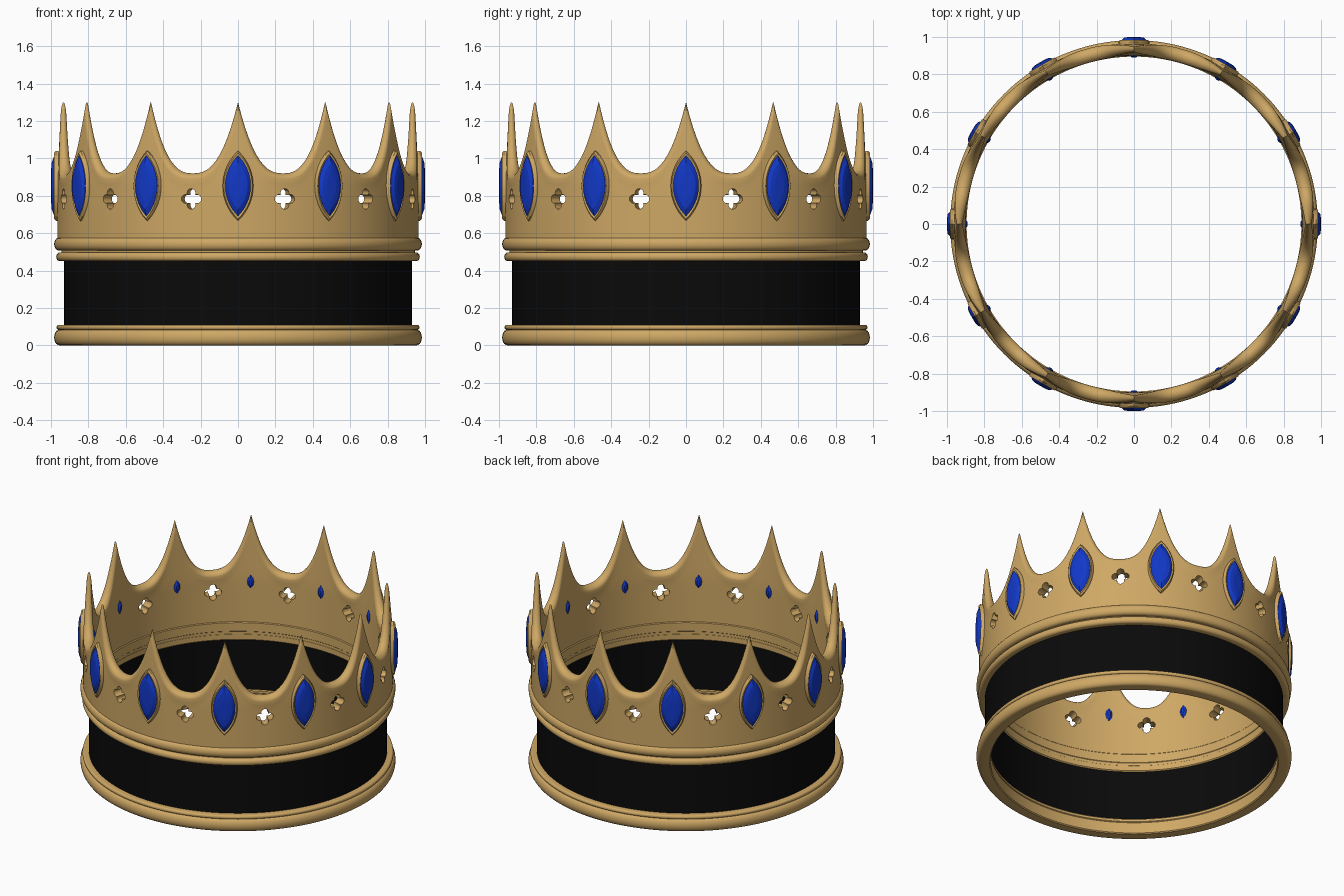
import bpy, bmesh, math
from math import sin, cos, pi, sqrt, radians

if "Cube" in bpy.data.objects:
    bpy.data.objects.remove(bpy.data.objects["Cube"])


def material(name, rgb):
    m = bpy.data.materials.new(name)
    m.diffuse_color = (*rgb, 1)
    m.use_nodes = True
    m.node_tree.nodes["Principled BSDF"].inputs["Base Color"].default_value = m.diffuse_color
    return m


GOLD = material("gold", (0.62, 0.39, 0.13))
BLACK = material("black", (0.003, 0.003, 0.003))
BLUE = material("blue", (0.006, 0.04, 0.58))


def place(a, u, r, z):
    """Tangent offset u, radius r and height z at angle a (0 = front)."""
    return (r * sin(a) + u * cos(a), -r * cos(a) + u * sin(a), z)


def loft(bm, rings, wrap):
    """Bridge closed loops of points; wrap joins last to first, else cap."""
    vs = [[bm.verts.new(p) for p in ring] for ring in rings]
    n, m = len(vs), len(vs[0])
    for i in range(n if wrap else n - 1):
        a, b = vs[i], vs[(i + 1) % n]
        for j in range(m):
            k = (j + 1) % m
            bm.faces.new((a[j], a[k], b[k], b[j]))
    if not wrap:
        bm.faces.new(vs[0])
        bm.faces.new(vs[-1])


def smooth(mesh, angle=35):
    mesh.polygons.foreach_set("use_smooth", [True] * len(mesh.polygons))
    mesh.set_sharp_from_angle(angle=radians(angle))


def finish(bm, name, mat, shade=True):
    bmesh.ops.recalc_face_normals(bm, faces=bm.faces)
    me = bpy.data.meshes.new(name)
    bm.to_mesh(me)
    bm.free()
    me.materials.append(mat)
    if shade:
        smooth(me)
    ob = bpy.data.objects.new(name, me)
    bpy.context.collection.objects.link(ob)
    return ob


def lathe(name, profile, mat, segs=144):
    bm = bmesh.new()
    loft(bm, [[place(2 * pi * i / segs, 0, r, z) for r, z in profile]
              for i in range(segs)], True)
    return finish(bm, name, mat)


def moulding(name, z0, z1, r_in, r_out, bulge):
    """Gold ring with a rounded outer face."""
    zc, h = (z0 + z1) / 2, (z1 - z0) / 2
    pts = [(r_out - bulge + bulge * cos(t), zc + h * sin(t))
           for t in [pi * (i / 10 - 0.5) for i in range(11)]]
    pts += [(r_in + 0.006, z1), (r_in, z1 - 0.006),
            (r_in, z0 + 0.006), (r_in + 0.006, z0)]
    return lathe(name, pts, GOLD)


def twelve(name, rings, mat, wrap=False, offset=0, shade=True):
    """Repeat a lofted shape every 30 degrees; points are (u, r, z)."""
    bm = bmesh.new()
    for k in range(12):
        a = radians(30 * k + offset)
        loft(bm, [[place(a, *p) for p in ring] for ring in rings], wrap)
    return finish(bm, name, mat, shade)


def marquise(w, h, r, zc, n=10):
    """Pointed oval outline made of two arcs."""
    R = (h * h + w * w) / (2 * w)
    right = []
    for i in range(n + 1):
        z = -h + 2 * h * i / n
        right.append((sqrt(R * R - z * z) - (R - w), z))
    left = [(-u, z) for u, z in reversed(right[1:-1])]
    return [(u, r, zc + z) for u, z in right + left]


# Base, black band and mouldings
moulding("base_ring", 0.0, 0.085, 0.895, 0.983, 0.028)
moulding("base_bead", 0.083, 0.11, 0.897, 0.97, 0.012)
lathe("black_band", [(0.93, 0.1), (0.93, 0.46), (0.905, 0.46), (0.905, 0.1)], BLACK)
moulding("upper_bead", 0.45, 0.497, 0.897, 0.972, 0.02)
lathe("bead_gap", [(0.945, 0.49), (0.945, 0.515), (0.898, 0.515), (0.898, 0.49)], GOLD)
moulding("upper_ring", 0.507, 0.577, 0.895, 0.983, 0.026)

# Crown wall with twelve curved points and a rounded rim
COLS, Z0, RC, ARC = 24, 0.55, 0.933, 0.2513


def half_thickness(z, d, e):
    base = 0.033 - 0.021 * max(0, (z - 0.88) / 0.42)
    rim = 0.005 * math.exp(-((d - 0.03) / 0.03) ** 2) * max(0, 1 - (z - 0.88) / 0.3)
    q = min(1, d / e)
    return (base + rim) * sqrt(max(0, 1 - (1 - q) ** 2))


columns = []
for c in range(12 * COLS):
    u = abs((c + COLS // 2) % COLS - COLS // 2) / (COLS / 2)
    top = 0.92 + 0.38 * (1 - u) ** 2.6
    slope = 0.38 * 2.6 * (1 - u) ** 1.6 / ARC
    e = min(0.07, 0.03 * sqrt(1 + slope * slope))
    zs = [Z0 + (top - e - Z0) * i / 12 for i in range(13)]
    zs += [top - e * (1 - sin(pi / 2 * i / 6)) for i in range(1, 6)]
    hs = [half_thickness(z, top - z, e) for z in zs]
    a = 2 * pi * c / (12 * COLS)
    outer = [place(a, 0, RC + h, z) for z, h in zip(zs, hs)]
    inner = [place(a, 0, RC - h, z) for z, h in zip(zs, hs)]
    columns.append(outer + [place(a, 0, RC, top)] + inner[::-1])
bm = bmesh.new()
loft(bm, columns, True)
wall = finish(bm, "crown_wall", GOLD)

# Four-lobed holes between the points
clover = []
for i in range(32):
    phi = 2 * pi * i / 32 + pi / 4
    q = (phi % (pi / 2)) if (phi % (pi / 2)) < pi / 4 else (phi % (pi / 2)) - pi / 2
    r = 0.031 * cos(q) + sqrt(0.0237 ** 2 - (0.031 * sin(q)) ** 2)
    clover.append((r * cos(phi), r * sin(phi)))
cutter = twelve("clover_cutter", [[(u, r, 0.783 + z) for u, z in clover]
                                  for r in (0.85, 1.05)], GOLD, offset=15)
cutter.hide_render = True
mod = wall.modifiers.new("holes", "BOOLEAN")
mod.operation, mod.solver, mod.object = "DIFFERENCE", "EXACT", cutter
dg = bpy.context.evaluated_depsgraph_get()
cut = bpy.data.meshes.new_from_object(wall.evaluated_get(dg))
wall.modifiers.clear()
wall.data = cut
smooth(cut)
bpy.data.objects.remove(cutter)

# Gem settings, outer gems and small inner gems
ZG = 0.853
twelve("gem_frames", [marquise(0.082, 0.187, 0.93, ZG, 16),
                      marquise(0.082, 0.187, 0.974, ZG, 16),
                      marquise(0.076, 0.176, 0.984, ZG, 16),
                      marquise(0.067, 0.160, 0.980, ZG, 16),
                      marquise(0.066, 0.158, 0.93, ZG, 16)], GOLD, wrap=True)
twelve("outer_gems", [marquise(0.068, 0.162, 0.94, ZG),
                      marquise(0.068, 0.162, 0.982, ZG),
                      marquise(0.052, 0.125, 0.996, ZG),
                      marquise(0.030, 0.075, 1.0, ZG)], BLUE, shade=False)
twelve("inner_gems", [marquise(0.021, 0.046, 0.92, ZG, 6),
                      marquise(0.021, 0.046, 0.899, ZG, 6),
                      marquise(0.009, 0.022, 0.889, ZG, 6)], BLUE, shade=False)
